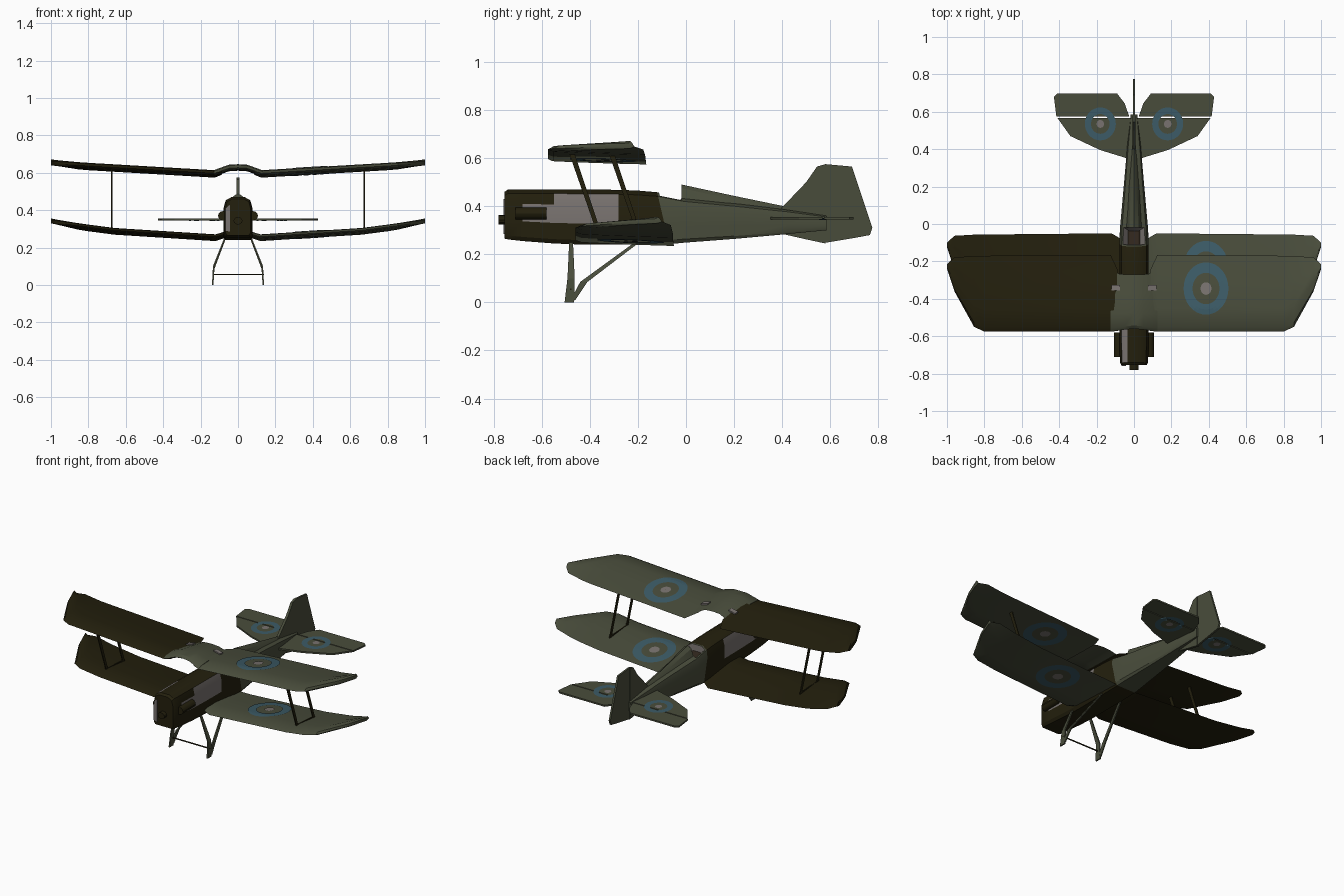
import bpy, bmesh, math
from mathutils import Vector
from mathutils.bvhtree import BVHTree

if "Cube" in bpy.data.objects:
    bpy.data.objects.remove(bpy.data.objects["Cube"], do_unlink=True)


def material(name, rgb):
    m = bpy.data.materials.new(name)
    m.use_nodes = True
    m.diffuse_color = (*rgb, 1)
    m.node_tree.nodes["Principled BSDF"].inputs["Base Color"].default_value = (*rgb, 1)
    return m


MATS = [material("dark olive", (0.017, 0.014, 0.004)),
        material("grey green", (0.066, 0.073, 0.044)),
        material("dull blue", (0.045, 0.105, 0.135)),
        material("pale grey", (0.19, 0.17, 0.16)),
        material("dark brown", (0.03, 0.02, 0.012))]
OLIVE, GREEN, BLUE, GREY, BROWN = range(5)


def finish(name, bm, smooth=False, recalc=True):
    if recalc:
        bmesh.ops.recalc_face_normals(bm, faces=bm.faces)
    me = bpy.data.meshes.new(name)
    bm.to_mesh(me)
    bm.free()
    for m in MATS:
        me.materials.append(m)
    ob = bpy.data.objects.new(name, me)
    bpy.context.collection.objects.link(ob)
    if smooth:
        bpy.ops.object.select_all(action='DESELECT')
        ob.select_set(True)
        bpy.context.view_layer.objects.active = ob
        bpy.ops.object.shade_smooth_by_angle(angle=math.radians(32))
    return ob


def loft_mesh(rings, rule):
    """Skin closed rings and cap both ends; rule(ring, segment) gives the colour."""
    bm = bmesh.new()
    rows = [[bm.verts.new(p) for p in r] for r in rings]
    n = len(rows[0])
    for i in range(len(rows) - 1):
        for j in range(n):
            k = (j + 1) % n
            f = bm.faces.new((rows[i][j], rows[i][k], rows[i + 1][k], rows[i + 1][j]))
            f.material_index = rule(i, j)
    for i in (0, len(rows) - 1):
        bm.faces.new(rows[i]).material_index = rule(min(i, len(rows) - 2), 0)
    bmesh.ops.recalc_face_normals(bm, faces=bm.faces)
    return bm


def loft(name, rings, mat, smooth=False):
    return finish(name, loft_mesh(rings, lambda i, j: mat), smooth)


def prism(name, pts, push, mat):
    """Flat outline thickened evenly along the push vector."""
    h = Vector(push) / 2
    return loft(name, [[Vector(p) - h for p in pts], [Vector(p) + h for p in pts]], mat)


def bar(name, a, b, wide, thin, mat, wide_b=None):
    def quad(p, w):
        return [Vector(p) + Vector((sx * thin / 2, sy * w / 2, 0))
                for sx, sy in ((-1, -1), (1, -1), (1, 1), (-1, 1))]
    return loft(name, [quad(a, wide), quad(b, wide_b or wide)], mat)


# Fuselage: stations of y, half width, bottom, top
HALF = [(0.85, 0), (1, 0.08), (1, 0.38), (1, 0.72), (0.85, 0.92), (0.45, 1)]
STATIONS = [(-0.755, 0.068, 0.265, 0.46), (-0.74, 0.075, 0.262, 0.47),
            (-0.68, 0.077, 0.255, 0.47), (-0.55, 0.078, 0.245, 0.47),
            (-0.42, 0.078, 0.24, 0.47), (-0.28, 0.078, 0.24, 0.468),
            (-0.2, 0.078, 0.24, 0.465), (-0.12, 0.078, 0.242, 0.458),
            (-0.01, 0.074, 0.248, 0.435), (0.2, 0.055, 0.264, 0.412),
            (0.42, 0.036, 0.284, 0.385), (0.585, 0.018, 0.3, 0.36)]


def body_ring(y, w, b, t):
    skew = 0.05 if y == -0.12 else 0
    section = HALF + [(-x, f) for x, f in reversed(HALF)]
    return [(x * w, y + skew * (1 - f), b + f * (t - b)) for x, f in section]


def body_colour(i, j):
    if i >= 7:
        return GREEN
    side = i in (2, 3, 4) and j in (2, 8)
    upper = i in (3, 4) and j in (3, 7)
    shoulder = i in (1, 2) and j == 6
    return GREY if side or upper or shoulder else OLIVE


bm = loft_mesh([body_ring(*s) for s in STATIONS], body_colour)
# Cockpit opening sunk into the upper deck
bm.faces.ensure_lookup_table()
well = [bm.faces[7 * 12 + j] for j in (4, 5, 6)]
bmesh.ops.inset_region(bm, faces=well, thickness=0.008, use_even_offset=True)
walls = bmesh.ops.inset_region(bm, faces=well, thickness=0.012, depth=-0.04)["faces"]
for f in walls:
    f.material_index = GREY
for f in well:
    f.material_index = BROWN
finish("fuselage", bm, True, False)

# Headrest fairing running down to the tail
loft("headrest_fairing", [[(-w, y, b), (-w * 0.55, y, t - 0.015), (0, y, t),
                           (w * 0.55, y, t - 0.015), (w, y, b)]
                          for y, w, b, t in ((-0.018, 0.045, 0.42, 0.49),
                                             (0.2, 0.032, 0.4, 0.443),
                                             (0.48, 0.012, 0.365, 0.385))], GREEN, True)


# Nose fittings
def tube(name, x, z, rx, rz, y0, y1, mat):
    ring = [(math.cos(a * math.tau / 12), math.sin(a * math.tau / 12)) for a in range(12)]
    return loft(name, [[(x + c * rx, y, z + s * rz) for c, s in ring] for y in (y0, y1)], mat, True)


tube("propeller_hub", 0, 0.343, 0.024, 0.02, -0.78, -0.75, OLIVE)
prism("nose_panel", [(-0.068, -0.756, 0.29), (-0.042, -0.756, 0.285),
                     (-0.042, -0.756, 0.43), (-0.066, -0.756, 0.41)], (0, 0.006, 0), GREY)

# Wings: section x, leading y, trailing y, leading-edge height
FOIL = [(0, 0), (0.06, 0.6), (0.3, 1), (0.65, 0.65), (1, 0.06),
        (0.65, -0.15), (0.3, -0.3), (0.06, -0.35)]


def wing(name, sections, mat, shift=0, thick=0.024):
    rings = [[(x, le + shift + u * (te - le), z - 0.06 * u * (te - le) + v * thick)
              for u, v in FOIL] for x, le, te, z in sections]
    return loft(name, rings, mat, True)


def roundel(name, base, cx, cy, rx, ry, inner=0.6, dot=0.24):
    """Blue ring and pale dot laid on both faces of a surface."""
    me = base.data
    tree = BVHTree.FromPolygons([v.co for v in me.vertices], [p.vertices for p in me.polygons])
    for up, label in ((1, "upper"), (-1, "lower")):
        bm = bmesh.new()
        for radii, mat in (([inner + (1 - inner) * k / 4 for k in range(5)], BLUE),
                           ([0.01, dot / 2, dot], GREY)):
            rows = []
            for r in radii:
                row = []
                for a in range(32):
                    t = a * math.tau / 32
                    x, y = cx + r * rx * math.cos(t), cy + r * ry * math.sin(t)
                    hit = tree.ray_cast(Vector((x, y, up * 2)), Vector((0, 0, -up)))[0]
                    row.append(bm.verts.new((x, y, hit.z + up * 0.003)))
                rows.append(row)
            for p, q in zip(rows, rows[1:]):
                for a in range(32):
                    b = (a + 1) % 32
                    quad = (p[a], q[a], q[b], p[b])
                    bm.faces.new(quad if up > 0 else quad[::-1]).material_index = mat
        finish(f"{name}_{label}", bm, recalc=False)


TIP = [(0.8, -0.575, -0.17), (0.855, -0.55, -0.172), (0.96, -0.36, -0.178), (1, -0.24, -0.215)]
wing("upper_centre_section", [(s * x, le, te, z) for s, x, le, te, z in (
    (-1, 0.125, -0.575, -0.26, 0.597), (-1, 0.05, -0.565, -0.27, 0.624), (1, 0, -0.56, -0.27, 0.627),
    (1, 0.05, -0.565, -0.27, 0.624), (1, 0.125, -0.575, -0.26, 0.597))], GREEN)

for s, side, mat in ((1, "left", GREEN), (-1, "right", OLIVE)):
    upper = wing(f"{side}_upper_wing",
                 [(s * x, le, te, z) for x, le, te, z in
                  [(0.085, -0.572, -0.25, 0.608), (0.125, -0.575, -0.165, 0.597)]
                  + [(x, le, te, 0.59 + 0.058 * x) for x, le, te in TIP]], mat)
    lower = wing(f"{side}_lower_wing",
                 [(s * x, le, te, z) for x, le, te, z in
                  [(0.06, -0.565, -0.2, 0.275), (0.12, -0.575, -0.165, 0.258),
                   (0.66, -0.575, -0.17, 0.292)]
                  + [(x, le, te, 0.292 + 0.13 * (x - 0.66)) for x, le, te in TIP]], mat, 0.115, 0.02)
    if s > 0:
        roundel("upper_wing_roundel", upper, 0.385, -0.345, 0.12, 0.14)
        roundel("lower_wing_roundel", lower, 0.385, -0.23, 0.12, 0.14)

    # Interplane struts
    for part, y in (("front", -0.475), ("rear", -0.31)):
        bar(f"{side}_{part}_strut", (s * 0.675, y, 0.62), (s * 0.675, y + 0.115, 0.285),
            0.022, 0.006, OLIVE, 0.018)
    prism(f"{side}_strut_foot", [(s * 0.675, -0.37, 0.29), (s * 0.675, -0.19, 0.28),
                                 (s * 0.675, -0.19, 0.3), (s * 0.675, -0.37, 0.31)],
          (0.006, 0, 0), OLIVE)

    # Engine side covers and small wing-root plates
    tube(f"{side}_engine_cover", s * 0.08, 0.37, 0.027, 0.025, -0.71, -0.58, OLIVE)
    prism(f"{side}_wing_root_plate", [(s * 0.075, -0.355, 0.618), (s * 0.12, -0.355, 0.607),
                                      (s * 0.12, -0.325, 0.605), (s * 0.075, -0.325, 0.616)],
          (0, 0, 0.008), GREY)

    # Undercarriage legs
    knee, foot = (s * 0.13, -0.478, 0.1), (s * 0.135, -0.485, 0)
    bar(f"{side}_front_leg", (s * 0.07, -0.478, 0.25), knee, 0.016, 0.008, GREEN, 0.03)
    bar(f"{side}_leg_foot", knee, foot, 0.03, 0.008, GREEN, 0.04)
    bar(f"{side}_rear_leg", (s * 0.07, -0.21, 0.245), (s * 0.13, -0.425, 0.085),
        0.02, 0.008, GREEN, 0.03)
    bar(f"{side}_rear_leg_foot", (s * 0.13, -0.425, 0.085), (s * 0.135, -0.47, 0.01),
        0.03, 0.008, GREEN, 0.02)

    # Tailplane and elevator, separated by a hinge gap
    stab = prism(f"{side}_tailplane", [(s * x, y, 0.35) for x, y in (
        (0.01, 0.34), (0.05, 0.355), (0.18, 0.395), (0.34, 0.47), (0.41, 0.568), (0.01, 0.568))],
        (0, 0, 0.01), GREEN)
    elev = prism(f"{side}_elevator", [(s * x, y, 0.35) for x, y in (
        (0.025, 0.574), (0.415, 0.574), (0.428, 0.68), (0.41, 0.697), (0.09, 0.697), (0.05, 0.645))],
        (0, 0, 0.01), GREEN)
    both = bmesh.new()
    both.from_mesh(stab.data)
    both.from_mesh(elev.data)
    # Bridge strip used only as a projection surface for the marking
    both.faces.new([both.verts.new((s * x, y, 0.354)) for x, y in
                    ((0.03, 0.56), (0.4, 0.56), (0.4, 0.58), (0.03, 0.58))])
    helper = finish("marking_helper", both)
    roundel(f"{side}_tail_roundel", helper, s * 0.18, 0.535, 0.083, 0.088)
    bpy.data.objects.remove(helper, do_unlink=True)

# Axle
bar("axle", (-0.13, -0.48, 0.055), (0.14, -0.48, 0.055), 0.008, 0.006, OLIVE)
bpy.data.objects.remove(bpy.data.objects["axle"], do_unlink=True)
prism("axle", [(0.003, -0.483, 0.052), (0.003, -0.477, 0.052),
               (0.003, -0.477, 0.058), (0.003, -0.483, 0.058)], (0.27, 0, 0), OLIVE)

# Fin and rudder
prism("fin", [(0, y, z) for y, z in ((0.39, 0.385), (0.5, 0.5), (0.545, 0.565), (0.58, 0.575),
                                     (0.58, 0.245), (0.5, 0.262), (0.4, 0.285))],
      (0.016, 0, 0), GREEN)
prism("rudder", [(0, y, z) for y, z in ((0.58, 0.575), (0.69, 0.565), (0.775, 0.31),
                                        (0.765, 0.28), (0.7, 0.268), (0.58, 0.248))],
      (0.012, 0, 0), GREEN)
